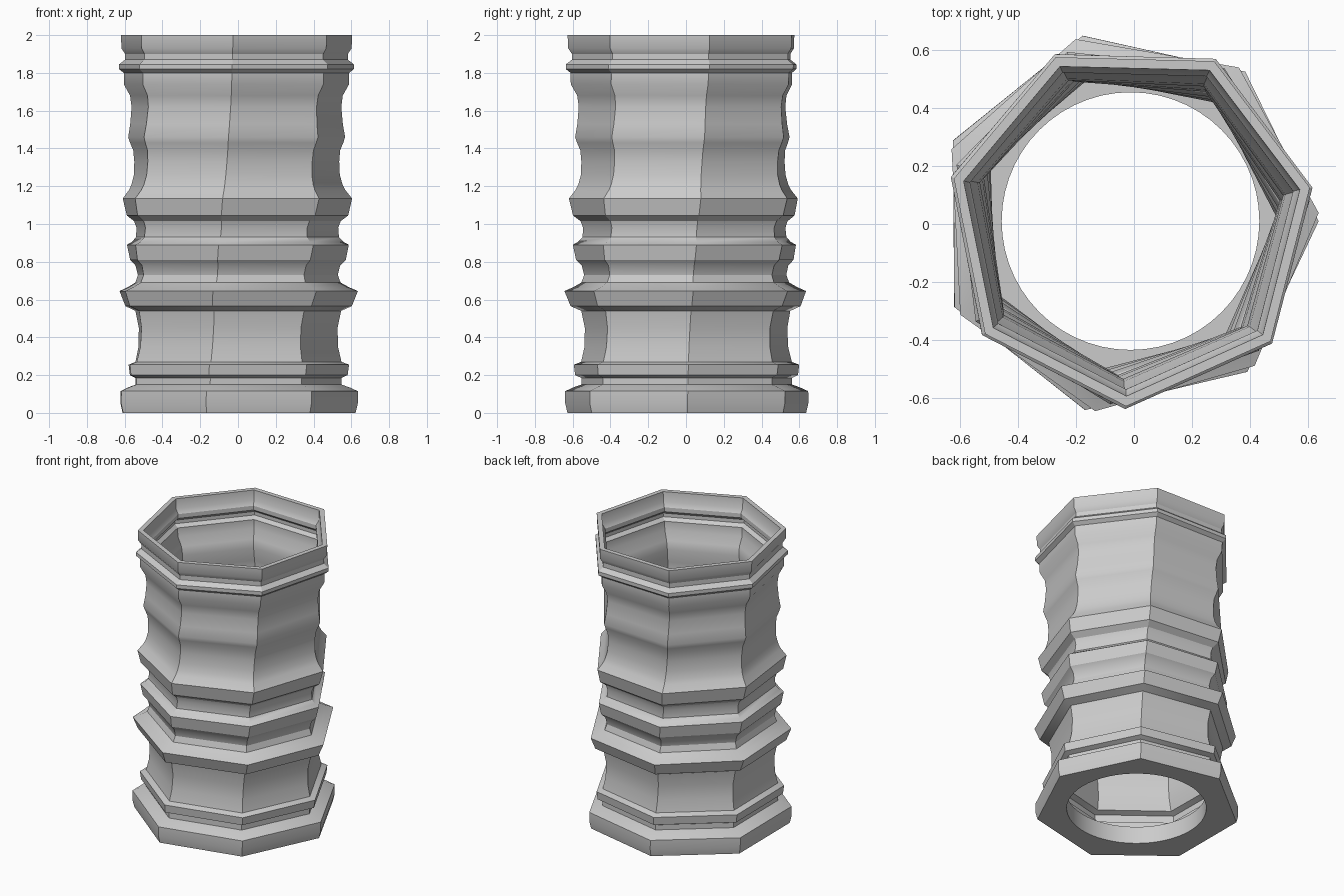
import bpy, bmesh
from math import sin, cos, radians, tau

if "Cube" in bpy.data.objects:
    bpy.data.objects.remove(bpy.data.objects["Cube"], do_unlink=True)

SIDES = 7
ARC = 8            # hole segments per side
WALL = 0.035
FLOOR = 0.12
HOLE = 0.443

# Outer profile: (height, corner radius), bottom to top
PROFILE = [
    (0, .648), (.05, .660), (.115, .660), (.135, .615), (.15, .572), (.185, .572),
    (.2, .605), (.255, .612), (.27, .572), (.35, .553), (.45, .55), (.54, .568),
    (.565, .625), (.645, .657), (.665, .61), (.69, .565), (.73, .55), (.78, .562),
    (.81, .592), (.89, .608), (.905, .58), (.93, .556), (.98, .552), (1.015, .565),
    (1.045, .605), (1.135, .626), (1.18, .59), (1.21, .575), (1.26, .561),
    (1.33, .558), (1.39, .563), (1.43, .58), (1.46, .59), (1.53, .578), (1.62, .57),
    (1.68, .578), (1.74, .612), (1.8, .612), (1.82, .638), (1.845, .638),
    (1.87, .605), (1.9, .605), (1.93, .625), (2, .628),
]


def corner(z, r, i):
    # Twist eases in and out over the height, with a slight lean
    t = z / 2
    a = radians(0.3 + 11.1 * t * t * (3 - 2 * t)) + tau * i / SIDES
    return (-.026 + .015 * t + r * cos(a), .005 - .004 * t + r * sin(a), z)


def bridge(bm, low, high):
    n = len(low)
    for i in range(n):
        j = (i + 1) % n
        bm.faces.new((low[i], low[j], high[j], high[i]))


def plate(bm, outer, hole):
    # Flat ring between the seven-sided wall and the round hole
    n = len(hole)
    for i in range(SIDES):
        arc = [hole[(i * ARC + k) % n] for k in range(ARC, -1, -1)]
        bm.faces.new([outer[i], outer[(i + 1) % SIDES]] + arc)


bm = bmesh.new()

# Outside going up, over the rim, inside going down to the floor
path = list(PROFILE)
path += [(z, r - WALL) for z, r in reversed(PROFILE) if z > FLOOR]
path.append((FLOOR, path[-1][1]))
rings = [[bm.verts.new(corner(z, r, i)) for i in range(SIDES)] for z, r in path]
for low, high in zip(rings, rings[1:]):
    bridge(bm, low, high)

# Floor with round hole
count = SIDES * ARC
holes = []
for z in (0, FLOOR):
    holes.append([bm.verts.new((-.012 + HOLE * cos(tau * k / count),
                                .01 + HOLE * sin(tau * k / count), z))
                  for k in range(count)])
plate(bm, rings[0], holes[0])
plate(bm, rings[-1], holes[1])
bridge(bm, holes[0], holes[1])
bmesh.ops.recalc_face_normals(bm, faces=bm.faces[:])

mesh = bpy.data.meshes.new("twisted_tube")
bm.to_mesh(mesh)
bm.free()
tube = bpy.data.objects.new("twisted_tube", mesh)
bpy.context.collection.objects.link(tube)

# Single grey material
grey = bpy.data.materials.new("light_grey")
grey.use_nodes = True
color = (.6, .6, .6, 1)
grey.diffuse_color = color
grey.node_tree.nodes["Principled BSDF"].inputs["Base Color"].default_value = color
mesh.materials.append(grey)

# Soft along the profile, crisp at the corners
bpy.ops.object.select_all(action='DESELECT')
tube.select_set(True)
bpy.context.view_layer.objects.active = tube
bpy.ops.object.shade_smooth_by_angle(angle=radians(30))
